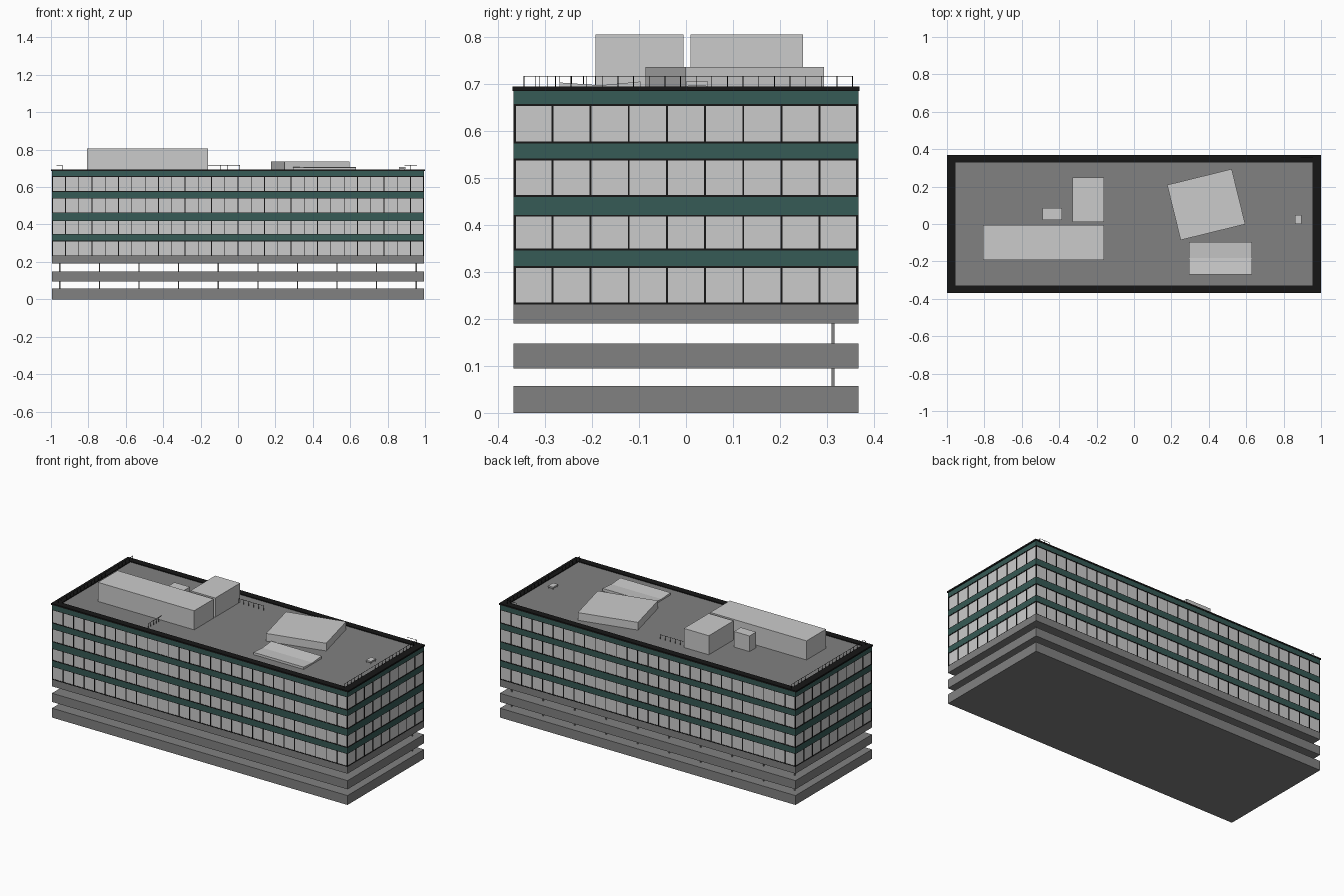
import bpy, bmesh
from math import radians
from mathutils import Matrix, Vector

if "Cube" in bpy.data.objects:
    bpy.data.objects.remove(bpy.data.objects["Cube"])


def material(name, rgb):
    m = bpy.data.materials.new(name)
    m.diffuse_color = (*rgb, 1)
    m.use_nodes = True
    m.node_tree.nodes["Principled BSDF"].inputs["Base Color"].default_value = m.diffuse_color
    return m


CONCRETE = material("dark_concrete", (0.22, 0.22, 0.22))
GREEN = material("green_panel", (0.037, 0.103, 0.092))
BLACK = material("black_metal", (0.008, 0.008, 0.008))


def finish(name, bm, mat=None):
    me = bpy.data.meshes.new(name)
    bm.to_mesh(me)
    bm.free()
    ob = bpy.data.objects.new(name, me)
    bpy.context.collection.objects.link(ob)
    if mat:
        me.materials.append(mat)
    return ob


def boxes(name, items, mat=None):
    """One object from boxes given as (x0, x1, y0, y1, z0, z1)."""
    bm = bmesh.new()
    for x0, x1, y0, y1, z0, z1 in items:
        c = Vector((x0 + x1, y0 + y1, z0 + z1)) / 2
        s = Matrix.Diagonal((x1 - x0, y1 - y0, z1 - z0, 1))
        bmesh.ops.create_cube(bm, size=1, matrix=Matrix.Translation(c) @ s)
    return finish(name, bm, mat)


def storey(z0, z1, inset=0.0):
    return (-HX + inset, HX - inset, -HY + inset, HY - inset, z0, z1)


HX, HY, DECK = 0.995, 0.368, 0.69

# open parking levels and the columns along the back
boxes("parking_slabs", [storey(0, 0.057), storey(0.095, 0.148),
                        storey(0.19, 0.231)], CONCRETE)
cols = [-0.953 + i * 0.2118 for i in range(10)]
boxes("parking_columns", [(x - 0.003, x + 0.003, 0.31, 0.316, a, b)
                          for x in cols for a, b in ((0.057, 0.095), (0.148, 0.19))], CONCRETE)

# office storeys: glass, green spandrels, dark frames and mullions
windows = [(0.231, 0.313), (0.346, 0.422), (0.46, 0.542), (0.574, 0.658)]
boxes("glass", [storey(a + 0.004, b - 0.004, 0.003) for a, b in windows])
tops = [w[0] for w in windows[1:]] + [0.686]
boxes("green_bands", [storey(w[1], t) for w, t in zip(windows, tops)], GREEN)
boxes("window_frames", [storey(z, z + 0.004, 0.0005)
                        for a, b in windows for z in (a, b - 0.004)], BLACK)
mullions = []
t = 0.002
for a, b in windows:
    for i in range(29):
        x = -HX + t + i * (2 * HX - 2 * t) / 28
        for s in (-1, 1):
            y = s * (HY - 0.003)
            mullions.append((x - t, x + t, y - 0.003, y + 0.003, a, b))
    for i in range(10):
        y = -HY + t + i * (2 * HY - 2 * t) / 9
        for s in (-1, 1):
            x = s * (HX - 0.003)
            mullions.append((x - 0.003, x + 0.003, y - t, y + t, a, b))
boxes("mullions", mullions, BLACK)

# roof deck and black rim
boxes("roof_deck", [(-0.96, 0.96, -0.335, 0.335, 0.684, DECK)], CONCRETE)
boxes("roof_rim", [(-1, 1, -0.37, -0.33, 0.686, 0.695), (-1, 1, 0.33, 0.37, 0.686, 0.695),
                   (-1, -0.955, -0.33, 0.33, 0.686, 0.695),
                   (0.955, 1, -0.33, 0.33, 0.686, 0.695)], BLACK)

# rooftop plant rooms
boxes("long_plant_room", [(-0.808, -0.16, -0.193, -0.005, DECK, 0.806)])
boxes("back_plant_room", [(-0.328, -0.16, 0.01, 0.249, DECK, 0.806)])
boxes("small_plant_room", [(-0.488, -0.384, 0.022, 0.086, DECK, 0.785)])
turned = boxes("turned_plant_room", [(-0.178, 0.178, -0.152, 0.152, DECK, 0.737)])
turned.location = (0.386, 0.104, 0)
turned.rotation_euler.z = radians(13.8)

# low box with a shallow valley along its top
bm = bmesh.new()
profile = [(-0.27, DECK), (-0.097, DECK), (-0.097, 0.706), (-0.183, 0.698), (-0.27, 0.704)]
face = bm.faces.new([bm.verts.new((0.293, y, z)) for y, z in profile])
ext = bmesh.ops.extrude_face_region(bm, geom=[face])
bmesh.ops.translate(bm, vec=(0.338, 0, 0),
                    verts=[v for v in ext["geom"] if isinstance(v, bmesh.types.BMVert)])
bmesh.ops.recalc_face_normals(bm, faces=bm.faces)
finish("valley_skylight", bm)

# small unit on legs
boxes("roof_unit", [(0.862, 0.895, 0, 0.047, 0.697, 0.706)]
      + [(x, x + 0.003, y, y + 0.003, DECK, 0.697) for x in (0.863, 0.891) for y in (0.001, 0.043)])


# thin railings on the roof
def railing(p, q, n):
    r = 0.0008
    out = [(p[0] - r, q[0] + r, p[1] - r, q[1] + r, 0.7165, 0.718)]
    for i in range(n):
        x, y = (p[k] + (q[k] - p[k]) * i / (n - 1) for k in (0, 1))
        out.append((x - r, x + r, y - r, y + r, DECK, 0.718))
    return out


rails = railing((-0.16, 0.235), (0.01, 0.235), 6) + railing((-0.38, -0.32), (-0.38, -0.193), 6)
for s in (-1, 1):
    rails += railing((s * 0.957, -0.345), (s * 0.957, 0.355), 22)
rails += railing((0.89, 0.354), (0.957, 0.354), 3) + railing((-0.97, -0.345), (-0.94, -0.345), 2)
boxes("roof_railings", rails, BLACK)
